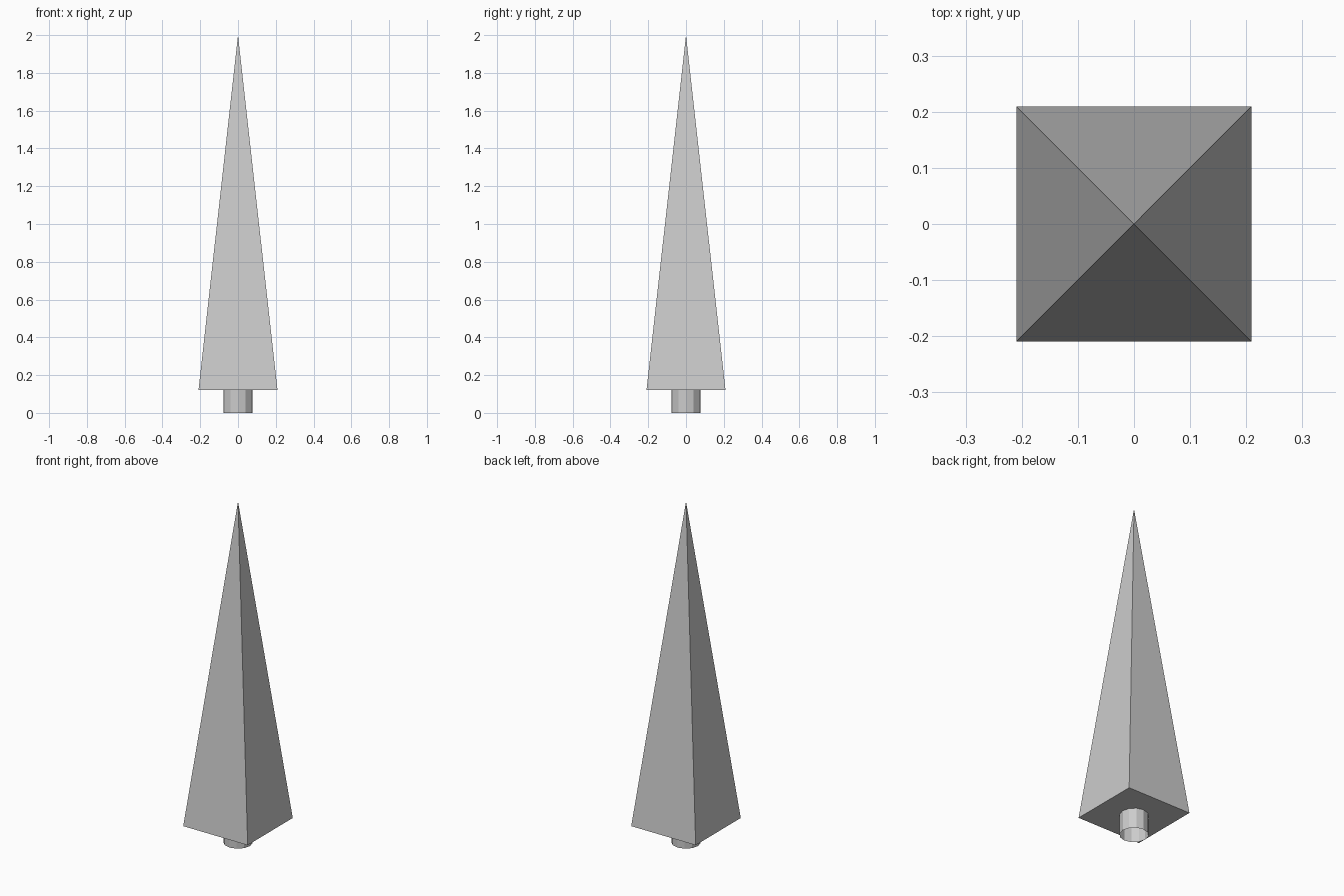
import bpy, math

if "Cube" in bpy.data.objects:
    bpy.data.objects.remove(bpy.data.objects["Cube"])

BASE_Z, TOP_Z = 0.12, 2.0
HALF_WIDTH = 0.209

# Foliage: square pyramid with a closed base
bpy.ops.mesh.primitive_cone_add(
    vertices=4, radius1=HALF_WIDTH * math.sqrt(2), radius2=0,
    depth=TOP_Z - BASE_Z, location=(0, 0, (BASE_Z + TOP_Z) / 2),
    rotation=(0, 0, math.radians(45)))
foliage = bpy.context.object
foliage.name = "foliage"
bpy.ops.object.transform_apply(location=False, rotation=True, scale=False)

# Trunk: short open tube under the foliage
bpy.ops.mesh.primitive_cylinder_add(
    vertices=12, radius=0.078, depth=BASE_Z,
    end_fill_type='NOTHING', location=(0, 0, BASE_Z / 2))
bpy.context.object.name = "trunk"
